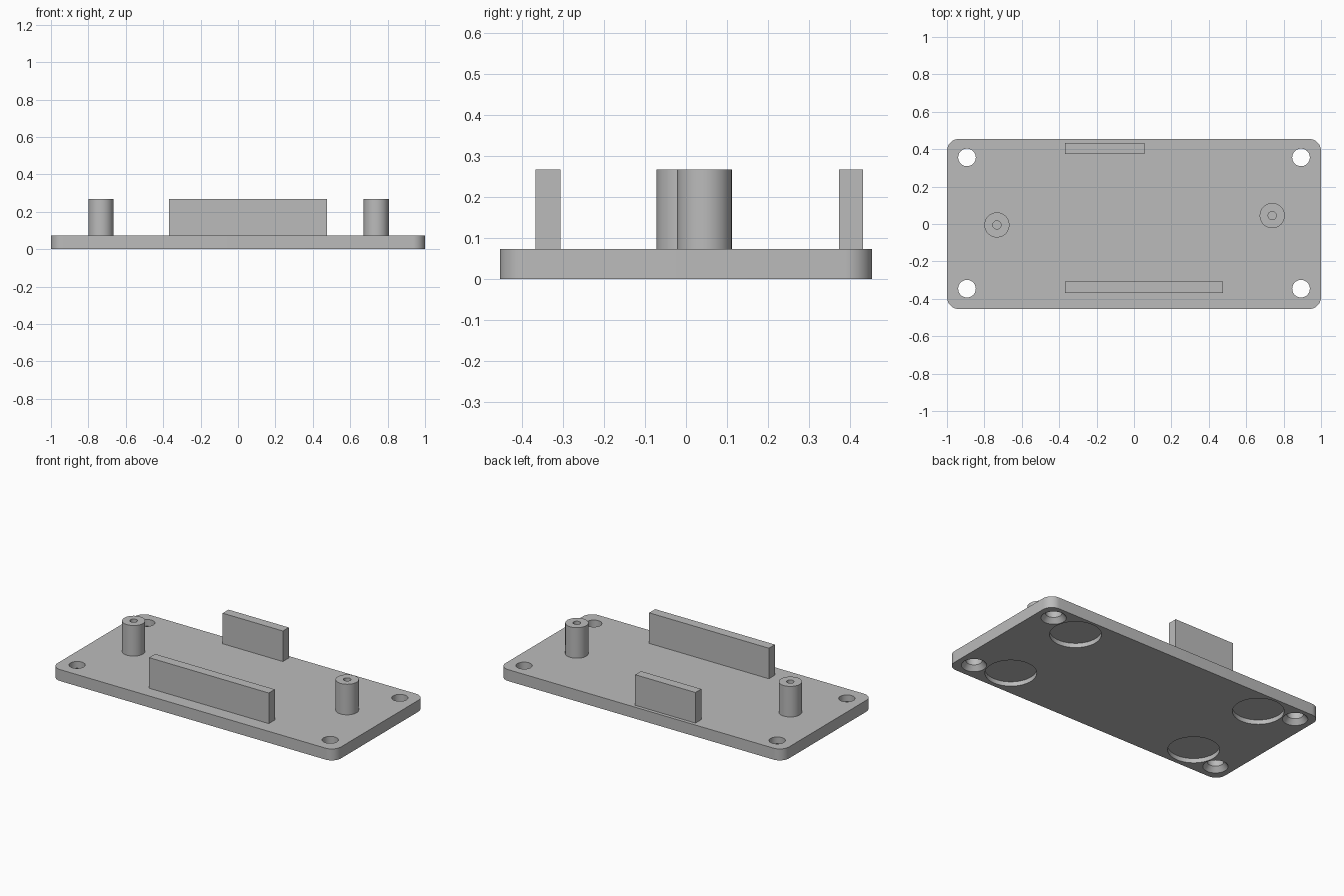
import bpy
import bmesh
import math
from mathutils import Matrix

cube = bpy.data.objects.get("Cube")
if cube:
    bpy.data.objects.remove(cube, do_unlink=True)

GREY = (0.5, 0.5, 0.5, 1)
grey = bpy.data.materials.new("plain grey")
grey.use_nodes = True
grey.diffuse_color = GREY
grey.node_tree.nodes["Principled BSDF"].inputs["Base Color"].default_value = GREY

THICK, TOP = 0.073, 0.268


def make(name, bm):
    mesh = bpy.data.meshes.new(name)
    bmesh.ops.recalc_face_normals(bm, faces=bm.faces)
    bm.to_mesh(mesh)
    bm.free()
    mesh.materials.append(grey)
    obj = bpy.data.objects.new(name, mesh)
    bpy.context.collection.objects.link(obj)
    return obj


def box(name, x0, x1, y0, y1, z0, z1, corner=0):
    bm = bmesh.new()
    centre = Matrix.Translation(((x0 + x1) / 2, (y0 + y1) / 2, (z0 + z1) / 2))
    size = Matrix.Diagonal((x1 - x0, y1 - y0, z1 - z0, 1))
    bmesh.ops.create_cube(bm, size=1, matrix=centre @ size)
    if corner:
        upright = [e for e in bm.edges
                   if abs(e.verts[0].co.z - e.verts[1].co.z) > 0.01]
        bmesh.ops.bevel(bm, geom=upright, offset=corner, segments=12,
                        profile=0.5, affect='EDGES')
    return make(name, bm)


def lathe(name, x, y, profile, steps=64):
    """Turn a (radius, height) profile, closed on the axis, around z."""
    bm = bmesh.new()
    verts = [bm.verts.new((r, 0, z)) for r, z in profile]
    edges = [bm.edges.new(pair) for pair in zip(verts, verts[1:])]
    bmesh.ops.spin(bm, geom=verts + edges, cent=(0, 0, 0), axis=(0, 0, 1),
                   angle=math.tau, steps=steps)
    bmesh.ops.remove_doubles(bm, verts=bm.verts, dist=0.0001)
    bmesh.ops.translate(bm, verts=bm.verts, vec=(x, y, 0))
    return make(name, bm)


def cut(target, cutter):
    cutter.hide_render = True
    cutter.hide_viewport = True
    mod = target.modifiers.new("cut " + cutter.name, 'BOOLEAN')
    mod.operation = 'DIFFERENCE'
    mod.solver = 'EXACT'
    mod.object = cutter


def smooth(obj):
    bpy.ops.object.select_all(action='DESELECT')
    obj.select_set(True)
    bpy.context.view_layer.objects.active = obj
    bpy.ops.object.shade_smooth_by_angle(angle=math.radians(30))


def bake(obj):
    """Apply the cuts and remove their cutters."""
    bpy.context.view_layer.update()
    graph = bpy.context.evaluated_depsgraph_get()
    mesh = bpy.data.meshes.new_from_object(obj.evaluated_get(graph))
    cutters = [m.object for m in obj.modifiers]
    obj.modifiers.clear()
    obj.data = mesh
    for c in cutters:
        bpy.data.objects.remove(c, do_unlink=True)


# Base plate with countersunk corner holes and round recesses underneath
plate = box("base_plate", -1, 1, -0.455, 0.455, 0, THICK, corner=0.065)
screw = [(0, -0.02), (0.072, -0.02), (0.072, 0), (0.047, 0.03),
         (0.047, 0.1), (0, 0.1)]
recess = [(0, -0.02), (0.147, -0.02), (0.147, 0.028), (0, 0.028)]
for sx in (-1, 1):
    for sy in (-1, 1):
        cut(plate, lathe("screw_cutter", sx * 0.893, 0.005 + sy * 0.351, screw))
        cut(plate, lathe("recess_cutter", sx * 0.676, 0.005 + sy * 0.285, recess))
bake(plate)
smooth(plate)

# Upright walls
box("front_wall", -0.37, 0.475, -0.368, -0.307, THICK, TOP)
box("back_wall", -0.37, 0.055, 0.374, 0.433, THICK, TOP)

# Hollow screw posts
post = [(0, THICK), (0.067, THICK), (0.067, TOP), (0.022, TOP),
        (0.022, THICK + 0.002), (0, THICK + 0.002)]
for name, x, y in (("right_post", -0.733, -0.005), ("left_post", 0.739, 0.045)):
    smooth(lathe(name, x, y, post))
